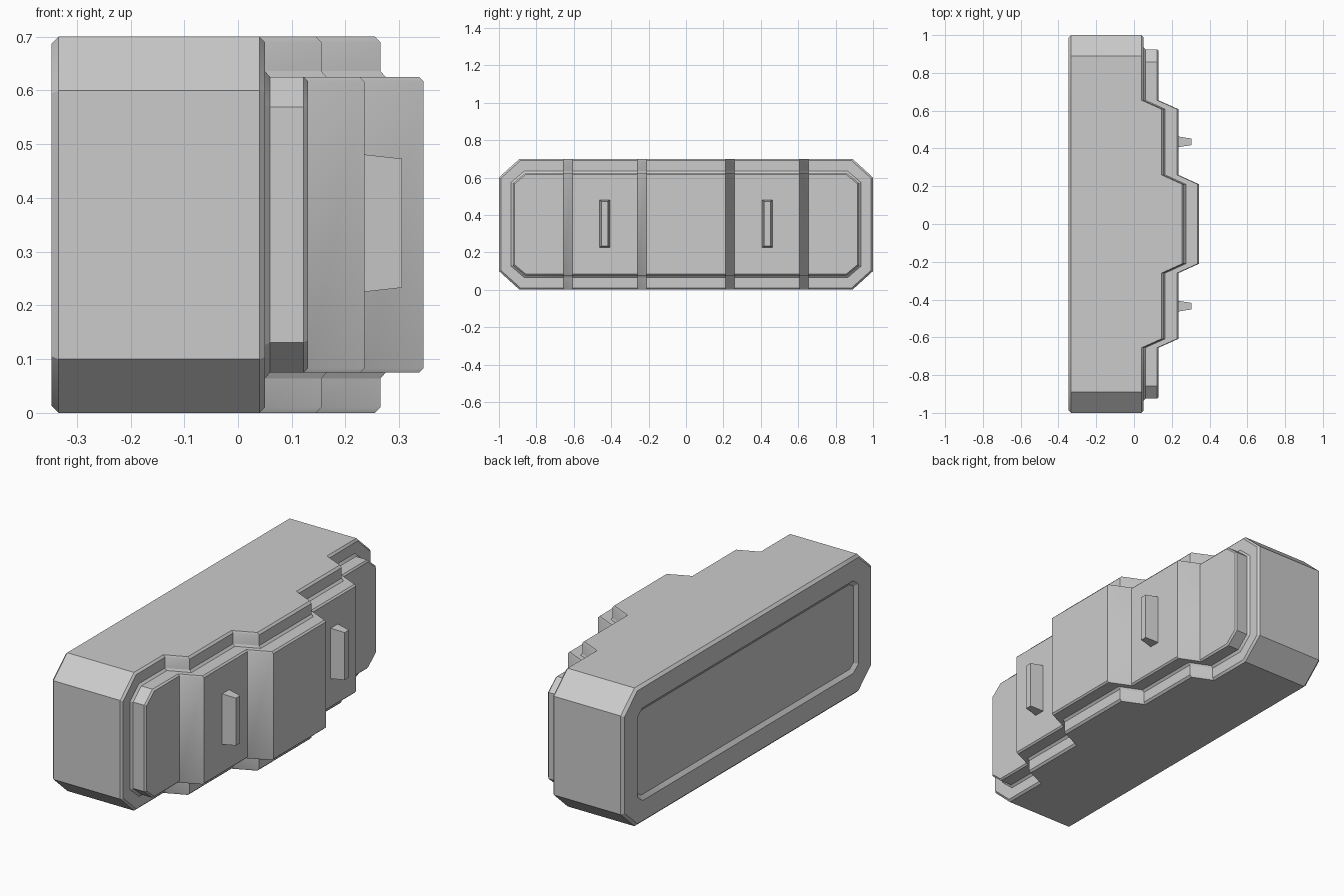
import bpy, bmesh, math

if "Cube" in bpy.data.objects:
    bpy.data.objects.remove(bpy.data.objects["Cube"])

H = 0.70           # overall height
BACK = -0.347      # back plane
STEPS = [(0.655, 0.0), (0.608, 0.105), (0.26, 0.105), (0.21, 0.215)]  # |y|, extra x


def step_at(y):
    for sy, sx in STEPS:
        if abs(abs(y) - sy) < 1e-6:
            return sx
    return 0.0


def ring_points(inset, x, stepped):
    """Octagon outline in the yz plane, pushed forward along the stepped profile."""
    end = 1 - inset
    cut_y = 0.11 - 0.586 * inset
    cut_z = 0.10 - 0.586 * inset
    half = H / 2 - inset
    ys = [end, end - cut_y] + [s[0] for s in STEPS]
    ys += [-y for y in reversed(ys)]
    top = []
    for y in ys:
        h = half - cut_z if abs(y) == end else half
        top.append((x + (step_at(y) if stepped else 0), y, h))
    pts = top + [(px, py, -h) for px, py, h in reversed(top)]
    return [(px, py, pz + H / 2) for px, py, pz in pts]


def finish(bm, name, angle=30):
    bmesh.ops.recalc_face_normals(bm, faces=bm.faces)
    mesh = bpy.data.meshes.new(name)
    bm.to_mesh(mesh)
    bm.free()
    ob = bpy.data.objects.new(name, mesh)
    bpy.context.collection.objects.link(ob)
    bpy.ops.object.select_all(action='DESELECT')
    ob.select_set(True)
    bpy.context.view_layer.objects.active = ob
    bpy.ops.object.shade_smooth_by_angle(angle=math.radians(angle))
    return ob


def loft(name, layers):
    """Skin a stack of outline rings and cap both ends with vertical strips."""
    bm = bmesh.new()
    rings = [[bm.verts.new(p) for p in ring_points(*layer)] for layer in layers]
    n = len(rings[0])
    for a, b in zip(rings, rings[1:]):
        for i in range(n):
            j = (i + 1) % n
            bm.faces.new((a[i], a[j], b[j], b[i]))
    for r in (rings[0], rings[-1]):
        for k in range(n // 2 - 1):
            bm.faces.new((r[k], r[k + 1], r[n - 2 - k], r[n - 1 - k]))
    return finish(bm, name)


# Main housing: recessed back, rim, chamfered edges, stepped front
loft("housing", [
    (0.135, BACK + 0.015, False),
    (0.115, BACK, False),
    (0.013, BACK, False),
    (0.0, BACK + 0.013, False),
    (0.0, 0.04, True),
    (0.01, 0.05, True),
    (0.10, 0.05, True),
])

# Raised front panel following the same steps, with a flared foot
loft("front_panel", [
    (0.062, 0.048, True),
    (0.075, 0.06, True),
    (0.075, 0.122, True),
    (0.083, 0.13, True),
])

# Two tapered vertical tabs on the middle steps
for side, label in ((1, "left"), (-1, "right")):
    bm = bmesh.new()
    bmesh.ops.create_cube(bm, size=1)
    for v in bm.verts:
        tip = v.co.x > 0
        v.co.x = 0.305 if tip else 0.225
        v.co.y = side * 0.435 + math.copysign(0.017 if tip else 0.03, v.co.y)
        v.co.z = 0.353 + math.copysign(0.12 if tip else 0.129, v.co.z)
    finish(bm, label + "_tab")
